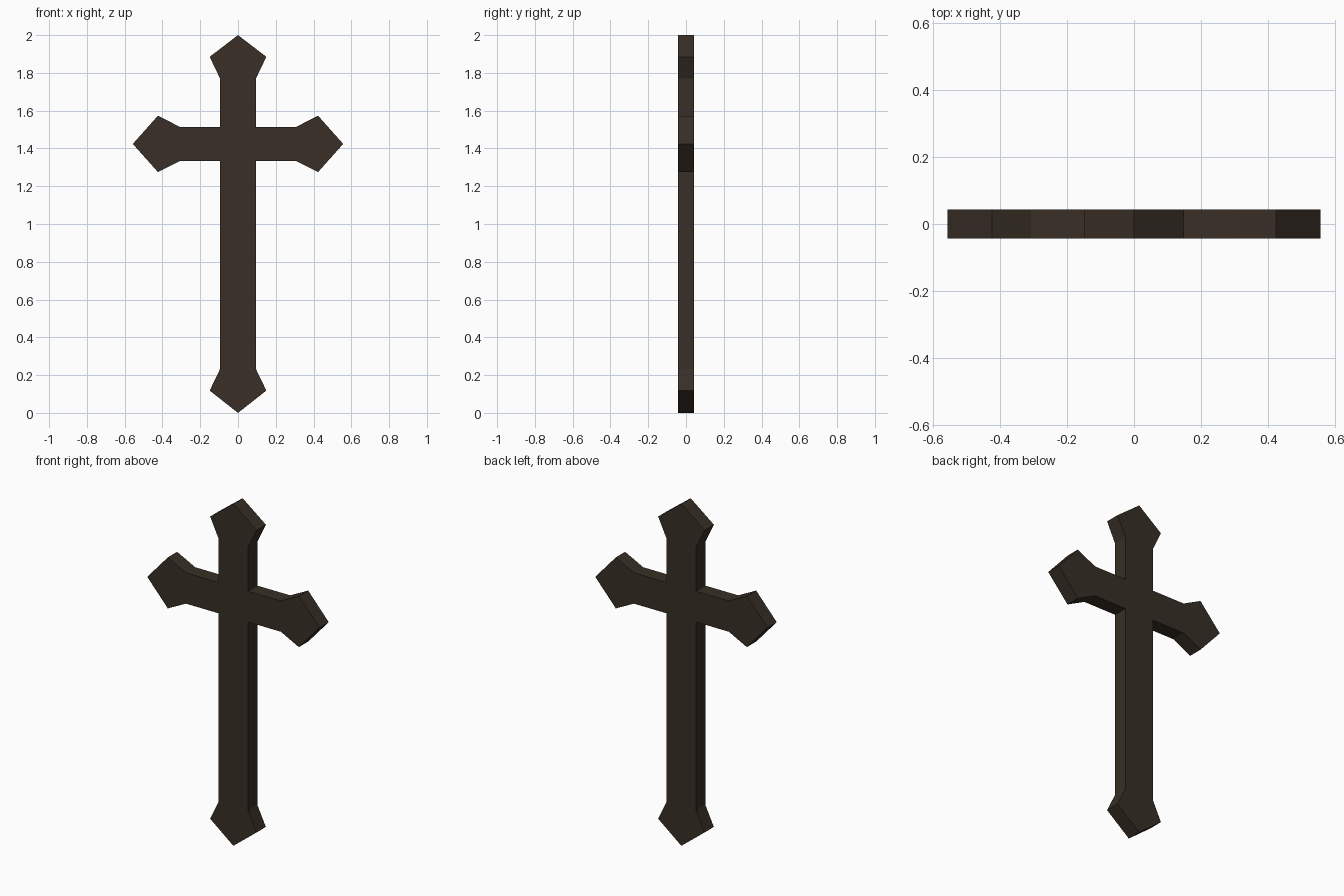
import bpy, bmesh

if "Cube" in bpy.data.objects:
    bpy.data.objects.remove(bpy.data.objects["Cube"])

HALF_DEPTH = 0.043

# Dark brown wood
wood = bpy.data.materials.new("dark brown wood")
wood.diffuse_color = (0.040, 0.028, 0.019, 1.0)
wood.use_nodes = True
wood.node_tree.nodes["Principled BSDF"].inputs["Base Color"].default_value = wood.diffuse_color

# Right half of the outline, from the bottom tip to the top tip (x, z)
right = [
    (0.0, 0.0), (0.15, 0.118), (0.095, 0.232),            # lower point
    (0.095, 1.334), (0.307, 1.334), (0.424, 1.275),       # under the arm
    (0.557, 1.424),                                       # arm tip
    (0.424, 1.573), (0.307, 1.514), (0.095, 1.514),       # over the arm
    (0.095, 1.77), (0.15, 1.885), (0.0, 2.0),             # upper point
]
outline = right + [(-x, z) for x, z in reversed(right[1:-1])]

# Cross: fill the mirrored outline and extrude it through the depth
bm = bmesh.new()
front = bm.faces.new([bm.verts.new((x, -HALF_DEPTH, z)) for x, z in outline])
result = bmesh.ops.extrude_face_region(bm, geom=[front], use_keep_orig=True)
moved = [g for g in result["geom"] if isinstance(g, bmesh.types.BMVert)]
bmesh.ops.translate(bm, verts=moved, vec=(0, 2 * HALF_DEPTH, 0))
bmesh.ops.recalc_face_normals(bm, faces=bm.faces[:])

mesh = bpy.data.meshes.new("cross")
bm.to_mesh(mesh)
bm.free()
mesh.materials.append(wood)
cross = bpy.data.objects.new("cross", mesh)
bpy.context.collection.objects.link(cross)
